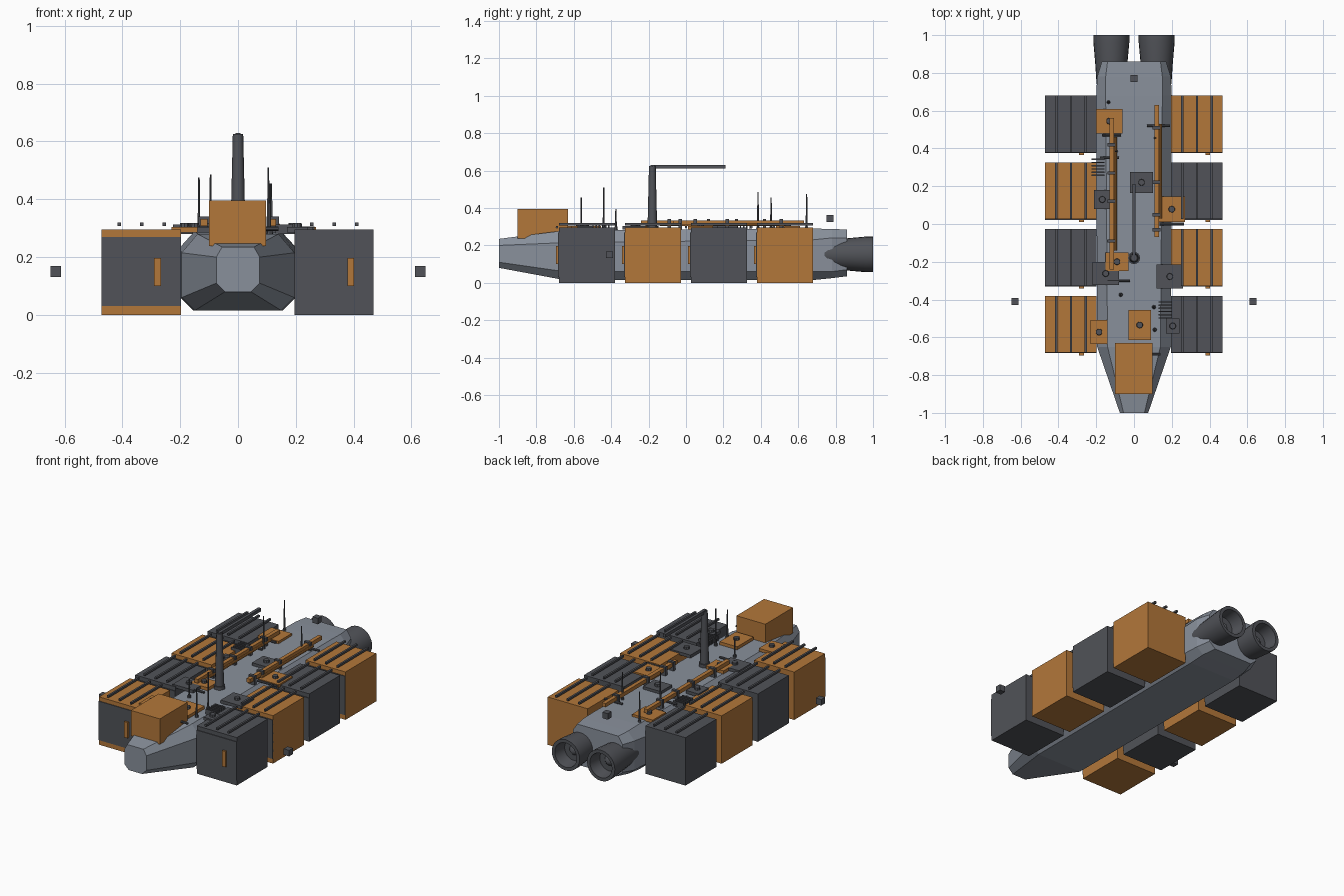
import bpy, bmesh, math
from mathutils import Matrix, Vector

cube = bpy.data.objects.get("Cube")
if cube:
    bpy.data.objects.remove(cube, do_unlink=True)


def material(name, rgb):
    m = bpy.data.materials.new(name)
    m.use_nodes = True
    m.diffuse_color = (*rgb, 1)
    m.node_tree.nodes["Principled BSDF"].inputs["Base Color"].default_value = (*rgb, 1)
    return m


GREY = material("hull grey", (0.25, 0.28, 0.33))
DARK = material("dark grey", (0.082, 0.086, 0.098))
ORANGE = material("orange", (0.45, 0.185, 0.042))


def finish(name, bm, mat, smooth=False):
    bmesh.ops.recalc_face_normals(bm, faces=bm.faces)
    mesh = bpy.data.meshes.new(name)
    bm.to_mesh(mesh)
    bm.free()
    mesh.materials.append(mat)
    ob = bpy.data.objects.new(name, mesh)
    bpy.context.collection.objects.link(ob)
    if smooth:
        bpy.ops.object.select_all(action='DESELECT')
        ob.select_set(True)
        bpy.context.view_layer.objects.active = ob
        bpy.ops.object.shade_smooth_by_angle(angle=math.radians(35))
    return ob


def box(name, mat, x, y, z):
    """Box from (min, max) ranges on each axis."""
    bm = bmesh.new()
    bmesh.ops.create_cube(bm, size=1)
    for v in bm.verts:
        v.co = Vector([r[0] if c < 0 else r[1] for c, r in zip(v.co, (x, y, z))])
    return finish(name, bm, mat)


def rod(name, mat, start, end, r1, r2, sides=8):
    """Tapered cylinder between two points."""
    a, b = Vector(start), Vector(end)
    turn = (b - a).to_track_quat('Z', 'Y').to_matrix().to_4x4()
    bm = bmesh.new()
    bmesh.ops.create_cone(bm, cap_ends=True, segments=sides, radius1=r1, radius2=r2,
                          depth=(b - a).length, matrix=Matrix.Translation((a + b) / 2) @ turn)
    return finish(name, bm, mat, True)


def around(c, size):
    return (c - size / 2, c + size / 2)


# Hull: faceted loft of eight-sided sections
# y, half width, deck half width, bottom half width, four heights
sections = [(-1.0, .075, .055, .045, .08, .11, .20, .235),
            (-.65, .195, .14, .15, .015, .06, .215, .28),
            (.68, .2, .15, .155, .015, .06, .23, .29),
            (.78, .195, .15, .15, .025, .06, .24, .288),
            (.86, .17, .14, .13, .035, .07, .24, .285)]
bm = bmesh.new()
rings = []
for y, w, deck, low, z0, z1, z2, z3 in sections:
    half = [(low, z0), (w, z1), (w, z2), (deck, z3)]
    loop = half + [(-x, z) for x, z in reversed(half)]
    rings.append([bm.verts.new((x, y, z)) for x, z in loop])
for a, b in zip(rings, rings[1:]):
    for i in range(8):
        j = (i + 1) % 8
        bm.faces.new((a[i], a[j], b[j], b[i]))
bm.faces.new(rings[0])
bm.faces.new(rings[-1])
finish("hull", bm, GREY)

# Engines: hollow turned nozzles with a small inner cone
profile = [(0, .74), (.078, .74), (.086, .86), (.095, .96), (.095, 1.0),
           (.075, 1.0), (.064, .92), (.03, .92), (0, .95)]
for side, label in ((1, "left"), (-1, "right")):
    bm = bmesh.new()
    vs = [bm.verts.new((r, y, 0)) for r, y in profile]
    es = [bm.edges.new(p) for p in zip(vs, vs[1:])]
    bmesh.ops.spin(bm, geom=vs + es, cent=(0, 0, 0), axis=(0, 1, 0),
                   angle=math.tau, steps=24)
    bmesh.ops.remove_doubles(bm, verts=bm.verts, dist=1e-4)
    bmesh.ops.translate(bm, verts=bm.verts, vec=(side * .12, 0, .152))
    finish(label + "_engine", bm, DARK, True)

# Cargo containers: alternating colours, front door, handle and roof rails
for side, label in ((1, "left"), (-1, "right")):
    for i in range(4):
        name = f"{label}_container_{i + 1}"
        y0 = -.68 + i * .353
        x = (.195, .468) if side > 0 else (-.472, -.198)
        mat = ORANGE if (i % 2 == 1) == (side > 0) else DARK
        box(name, mat, x, (y0, y0 + .3), (0, .295))
        box(name + "_door", DARK, x, (y0 - .004, y0 + .002), (.03, .27))
        hx = .39 if side > 0 else -.278
        box(name + "_handle", ORANGE, around(hx, .024), (y0 - .015, y0), (.1, .197))
        for k in range(3):
            rx = side * (.255 + k * .078)
            box(f"{name}_rail_{k + 1}", DARK, around(rx, .012), (y0, y0 + .3), (.307, .319))

# Forward cargo block
box("front_block", ORANGE, (-.1, .097), (-.9, -.63), (.238, .395))

# Crane: mast, base and boom
rod("crane_base", DARK, (0, -.18, .285), (0, -.18, .305), .032, .032, 16)
rod("crane_mast", DARK, (0, -.18, .285), (0, -.18, .625), .026, .018, 12)
box("crane_boom", DARK, around(0, .018), (-.19, .212), (.61, .63))

# Antennas
for n, (x, y, top) in enumerate([(.11, -.56, .455), (.105, -.44, .51), (-.07, -.375, .395),
                                 (-.095, .385, .485), (.115, .455, .455), (-.135, .645, .475)]):
    rod(f"antenna_{n + 1}", DARK, (x, y, .28), (x, y, top), .006, .003, 6)
    rod(f"antenna_foot_{n + 1}", DARK, (x, y, .28), (x, y, .3), .011, .008, 8)

# Hovering sensor cubes
for n, (x, y, z) in enumerate([(.63, -.41, .15), (-.63, -.41, .15), (0, .77, .345)]):
    box(f"sensor_{n + 1}", DARK, around(x, .037), around(y, .037), around(z, .037))

# Deck pipes with clamps
for label, x, y0, y1, clamps in (("left", .12, -.07, .63, (-.03, .05, .22, .51)),
                                 ("right", -.118, -.24, .56, (-.09, .12, .27, .42))):
    box(label + "_pipe", ORANGE, around(x, .024), (y0, y1), (.308, .332))
    rod(label + "_pipe_thin", ORANGE, (x + .02, y0 + .1, .31), (x + .02, y1 - .1, .31), .007, .007)
    for n, y in enumerate(clamps):
        box(f"{label}_clamp_{n + 1}", DARK, around(x, .042), around(y, .018), (.285, .34))

# Deck plates, each with a bolt
plates = [(ORANGE, -.13, .545, .14, .13), (ORANGE, -.09, -.2, .12, .1),
          (ORANGE, .2, .078, .14, .135), (ORANGE, -.185, -.572, .09, .125),
          (ORANGE, .03, -.535, .12, .16), (DARK, .04, .22, .12, .11),
          (DARK, -.168, .13, .085, .1), (DARK, -.15, -.262, .14, .12),
          (DARK, .19, -.278, .14, .125), (DARK, .205, -.54, .07, .08)]
for n, (mat, x, y, w, d) in enumerate(plates):
    box(f"deck_plate_{n + 1}", mat, around(x, w), around(y, d), (.285, .304))
    rod(f"plate_bolt_{n + 1}", DARK, (x, y, .3), (x, y, .318), .018, .016, 10)

# Vent slats
for label, x, y in (("left", .165, -.455), ("right", -.19, .3)):
    for k in range(6):
        box(f"{label}_vent_{k + 1}", DARK, around(x, .07), around(y + (k - 2.5) * .017, .007),
            (.28, .312))

# Cross rods lying on the deck
for n, (x, y, w) in enumerate([(.13, .52, .12), (.2, 0, .13), (-.08, -.3, .12),
                               (-.13, .35, .1), (.06, -.69, .16), (-.12, .47, .1)]):
    rod(f"deck_rod_{n + 1}", DARK, (x - w / 2, y, .298), (x + w / 2, y, .298), .007, .007)
